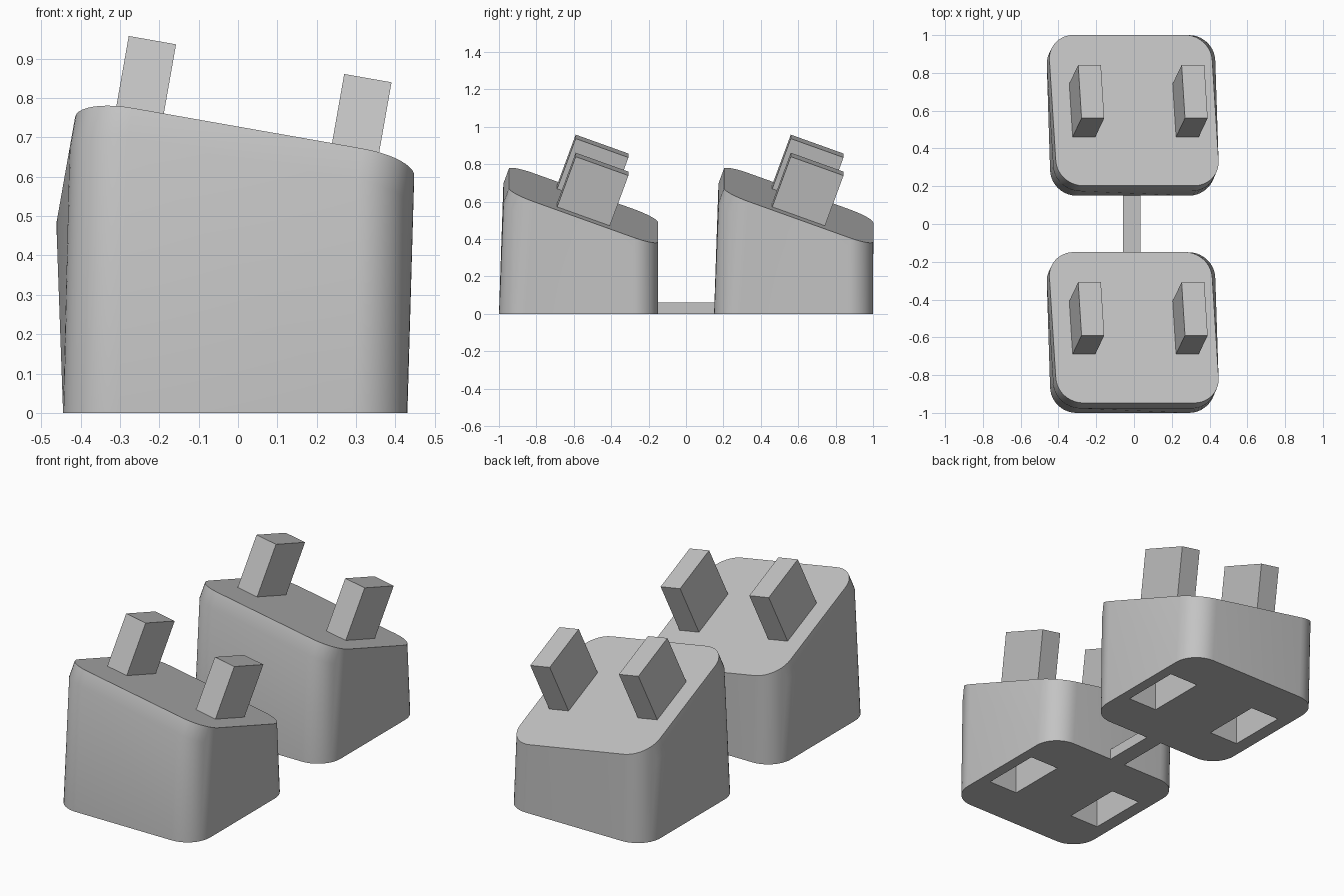
import bpy, bmesh, math
from mathutils import Matrix, Vector, Euler

if "Cube" in bpy.data.objects:
    bpy.data.objects.remove(bpy.data.objects["Cube"], do_unlink=True)

grey = bpy.data.materials.new("light_grey")
grey.use_nodes = True
colour = (0.55, 0.55, 0.55, 1)
grey.diffuse_color = colour
grey.node_tree.nodes["Principled BSDF"].inputs["Base Color"].default_value = colour

WIDTH, DEPTH, RADIUS, STEPS = 0.875, 0.85, 0.14, 10
TILT = Euler((math.radians(-20), math.radians(10), 0)).to_matrix().to_4x4()


def finish(name, bm):
    mesh = bpy.data.meshes.new(name)
    bmesh.ops.recalc_face_normals(bm, faces=bm.faces)
    bm.to_mesh(mesh)
    bm.free()
    mesh.materials.append(grey)
    obj = bpy.data.objects.new(name, mesh)
    bpy.context.collection.objects.link(obj)
    return obj


def box(name, size, matrix):
    bm = bmesh.new()
    bmesh.ops.create_cube(bm, size=1, matrix=matrix @ Matrix.Diagonal((*size, 1)))
    return finish(name, bm)


def rounded_rectangle(z):
    points = []
    for i, (sx, sy) in enumerate([(1, 1), (-1, 1), (-1, -1), (1, -1)]):
        for k in range(STEPS + 1):
            a = math.pi / 2 * (i + k / STEPS)
            points.append(Vector((sx * (WIDTH / 2 - RADIUS) + RADIUS * math.cos(a),
                                  sy * (DEPTH / 2 - RADIUS) + RADIUS * math.sin(a), z)))
    return points


def build_block(prefix, y):
    plate = Matrix.Translation((0, y + 0.027, 0.58)) @ TILT
    # Body: hull of a flat base and a tilted cap plate
    bm = bmesh.new()
    base = Matrix.Translation((-0.007, y, 0))
    for matrix, z in ((base, 0), (plate, -0.085), (plate, 0)):
        for p in rounded_rectangle(z):
            bm.verts.new(matrix @ p)
    hull = bmesh.ops.convex_hull(bm, input=bm.verts)
    spare = {v for v in hull["geom_interior"] if isinstance(v, bmesh.types.BMVert)}
    bmesh.ops.delete(bm, geom=list(spare), context="VERTS")
    bmesh.ops.dissolve_limit(bm, angle_limit=0.005, verts=bm.verts, edges=bm.edges)
    body = finish(prefix + "_block", bm)

    for side, s in (("right", -1), ("left", 1)):
        # Socket cut into the underside
        cutter = box(f"{prefix}_{side}_socket_cutter", (0.18, 0.34, 0.64),
                     Matrix.Translation((s * 0.28, y, 0)))
        cutter.hide_render = True
        cutter.hide_viewport = True
        cut = body.modifiers.new(side + "_socket", "BOOLEAN")
        cut.object = cutter
        cut.operation = "DIFFERENCE"
        cut.solver = "EXACT"
        # Peg standing square on the tilted cap
        box(f"{prefix}_{side}_peg", (0.122, 0.30, 0.31),
            plate @ Matrix.Translation((s * 0.278, 0, 0.135)))

    # Apply the cuts, then drop the cutters
    deps = bpy.context.evaluated_depsgraph_get()
    mesh = bpy.data.meshes.new_from_object(body.evaluated_get(deps))
    body.modifiers.clear()
    body.data = mesh
    for side in ("right", "left"):
        bpy.data.objects.remove(bpy.data.objects[f"{prefix}_{side}_socket_cutter"],
                                do_unlink=True)
    bpy.ops.object.select_all(action="DESELECT")
    body.select_set(True)
    bpy.context.view_layer.objects.active = body
    bpy.ops.object.shade_smooth_by_angle(angle=math.radians(30))


build_block("front", -0.575)
build_block("back", 0.575)

# Bar joining the two blocks at the base
box("connecting_bar", (0.095, 0.32, 0.06), Matrix.Translation((-0.012, 0, 0.03)))
